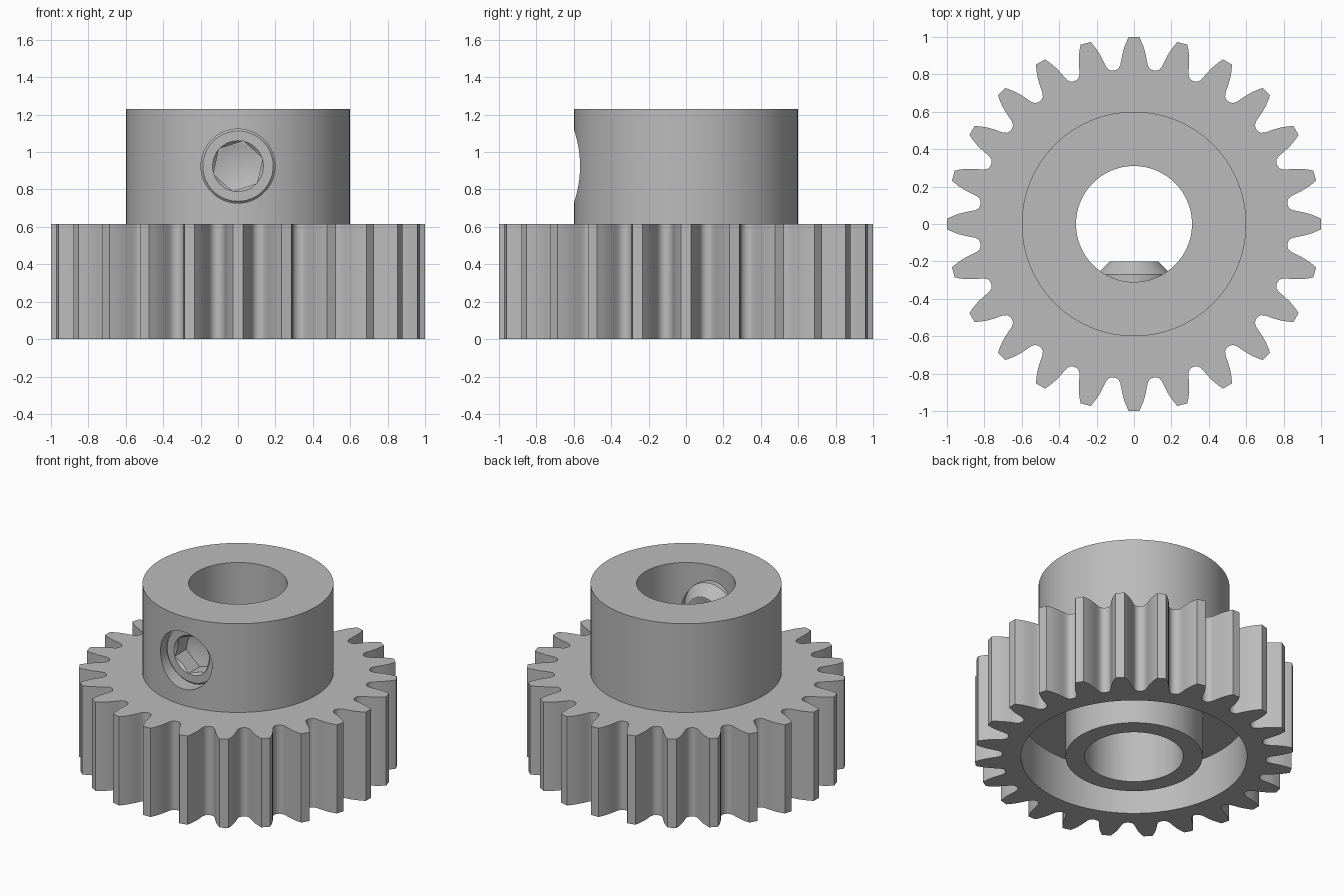
import bpy, bmesh, math
from mathutils import Matrix, Vector

cube = bpy.data.objects.get("Cube")
if cube:
    bpy.data.objects.remove(cube, do_unlink=True)

# Material
steel = bpy.data.materials.new("grey_steel")
steel.use_nodes = True
GREY = (0.5, 0.5, 0.5, 1)
steel.diffuse_color = GREY
steel.node_tree.nodes["Principled BSDF"].inputs["Base Color"].default_value = GREY

TEETH = 24
HEIGHT, GEAR_TOP = 1.23, 0.615
BORE, SCREW_Z = 0.31, 0.925


def finish(name, bm):
    bmesh.ops.remove_doubles(bm, verts=bm.verts, dist=1e-5)
    bmesh.ops.recalc_face_normals(bm, faces=bm.faces)
    mesh = bpy.data.meshes.new(name)
    bm.to_mesh(mesh)
    bm.free()
    mesh.materials.append(steel)
    ob = bpy.data.objects.new(name, mesh)
    bpy.context.collection.objects.link(ob)
    return ob


def prism(name, outline, z0, z1):
    bm = bmesh.new()
    face = bm.faces.new([bm.verts.new((x, y, z0)) for x, y in outline])
    top = bmesh.ops.extrude_face_region(bm, geom=[face])["geom"]
    bmesh.ops.translate(bm, vec=(0, 0, z1 - z0),
                        verts=[v for v in top if isinstance(v, bmesh.types.BMVert)])
    return finish(name, bm)


def circle(r, n=96, turn=0.0):
    return [(r * math.cos(turn + math.tau * i / n), r * math.sin(turn + math.tau * i / n))
            for i in range(n)]


def lathe(name, profile, closed=False, n=96):
    """Spin (radius, z) points about the z axis."""
    bm = bmesh.new()
    verts = [bm.verts.new((r, 0, z)) for r, z in profile]
    pairs = list(zip(verts, verts[1:])) + ([(verts[-1], verts[0])] if closed else [])
    edges = [bm.edges.new(p) for p in pairs]
    bmesh.ops.spin(bm, geom=verts + edges, cent=(0, 0, 0), axis=(0, 0, 1),
                   angle=math.tau, steps=n, use_duplicate=False)
    return finish(name, bm)


def combine(ob, tool, operation):
    mod = ob.modifiers.new("combine", "BOOLEAN")
    mod.object, mod.operation, mod.solver = tool, operation, "EXACT"
    bpy.context.view_layer.objects.active = ob
    bpy.ops.object.modifier_apply(modifier=mod.name)
    bpy.data.objects.remove(tool, do_unlink=True)


def face_front(ob):
    """Turn a part built along z so that its z becomes y, at screw height."""
    ob.data.transform(Matrix.Translation((0, 0, SCREW_Z)) @ Matrix.Rotation(-math.pi / 2, 4, "X"))


# Gear outline: one half tooth, mirrored and repeated
half = [(0.028, 1.0), (0.043, 0.968), (0.054, 0.938), (0.062, 0.908), (0.068, 0.878),
        (0.073, 0.852), (0.082, 0.833), (0.094, 0.824)]
tooth = [(-x, y) for x, y in reversed(half)] + half
valley = 0.827
outline = []
for i in range(TEETH):
    rot = Matrix.Rotation(-math.tau * i / TEETH, 2)
    mid = math.pi / TEETH
    for p in tooth + [(valley * math.sin(mid), valley * math.cos(mid))]:
        outline.append(tuple(rot @ Vector(p)))

# Gear body with hub, underside groove, bore and screw hole
body = prism("gear_body", outline, 0, GEAR_TOP)
combine(body, prism("hub", circle(0.6), 0.45, HEIGHT), "UNION")
combine(body, lathe("groove_cutter", [(0.43, -0.1), (0.71, -0.1), (0.71, 0.31), (0.43, 0.31)],
                    closed=True), "DIFFERENCE")
combine(body, prism("bore_cutter", circle(BORE), -0.2, HEIGHT + 0.2), "DIFFERENCE")
hole = prism("hole_cutter", circle(0.198, 64), -0.8, -0.1)
face_front(hole)
combine(body, hole, "DIFFERENCE")

# Set screw with chamfered ends, cup point and hex socket
screw = lathe("set_screw", [(0, -0.25), (0.115, -0.2), (0.13, -0.2), (0.2, -0.27),
                            (0.2, -0.495), (0.188, -0.507), (0, -0.507)], n=64)
combine(screw, prism("hex_cutter", circle(0.138, 6, math.radians(-18)), -0.6, -0.38), "DIFFERENCE")
combine(screw, lathe("drill_cutter", [(0, -0.31), (0.119, -0.381), (0.119, -0.49),
                                      (0.15, -0.521), (0, -0.521)], n=48), "DIFFERENCE")
face_front(screw)

# Smooth round surfaces, keep hard edges
for ob in (body, screw):
    bpy.ops.object.select_all(action="DESELECT")
    ob.select_set(True)
    bpy.context.view_layer.objects.active = ob
    bpy.ops.object.shade_smooth_by_angle(angle=math.radians(35))
